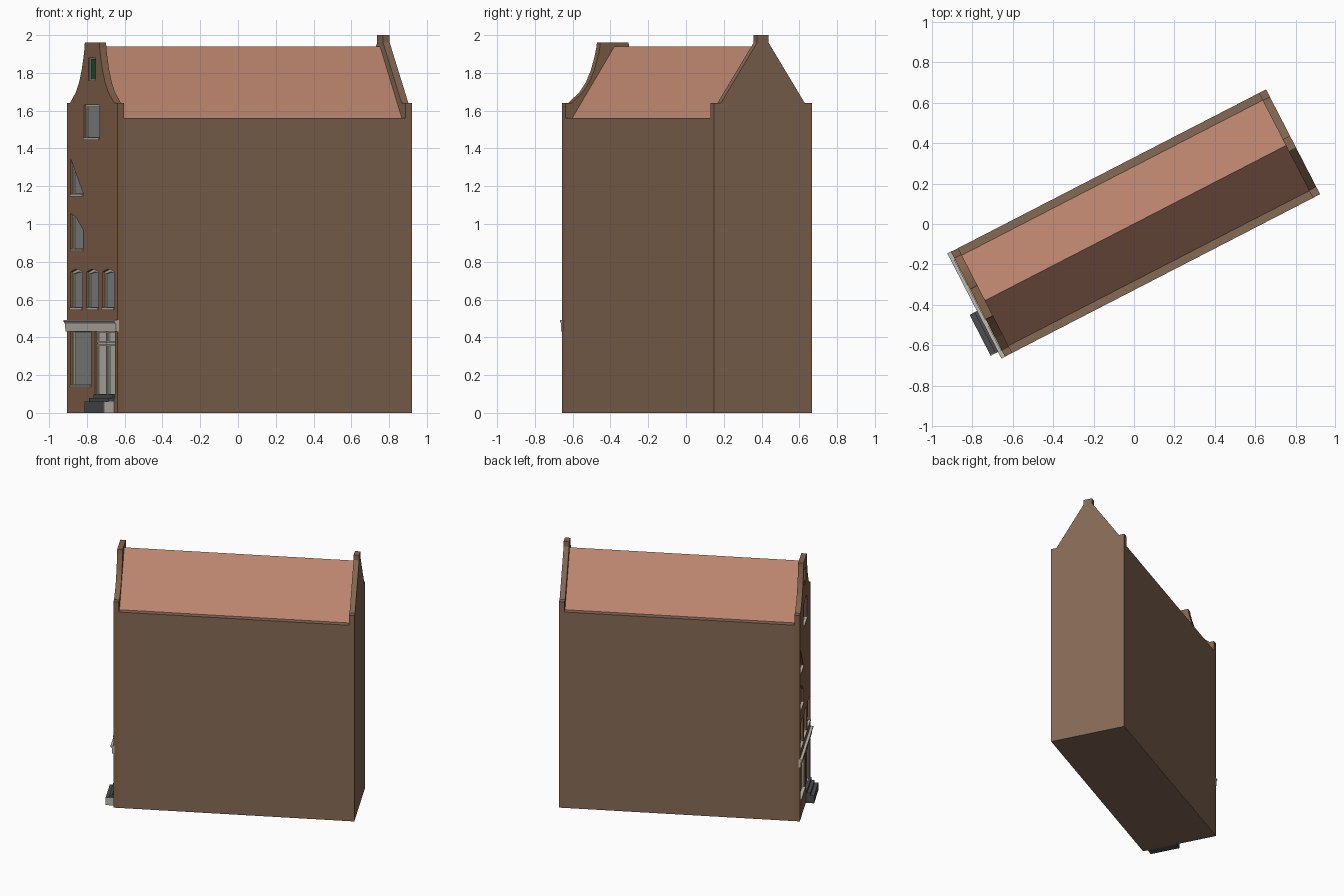
import bpy, bmesh, math

if "Cube" in bpy.data.objects:
    bpy.data.objects.remove(bpy.data.objects["Cube"])

# House frame: local x runs along the street front, local y into the house
ANGLE = math.radians(-62.74)
ORIGIN = (-0.7725, -0.397, 0)
LENGTH, HALF, WALL = 1.755, 0.292, 0.04
EAVE, SHOULDER = 1.56, 1.64


def material(name, rgb):
    m = bpy.data.materials.new(name)
    m.diffuse_color = (*rgb, 1)
    m.use_nodes = True
    m.node_tree.nodes["Principled BSDF"].inputs["Base Color"].default_value = m.diffuse_color
    return m


BRICK = material("brick", (0.235, 0.142, 0.090))
FRONT = material("front_brick", (0.235, 0.125, 0.070))
TILE = material("roof_tile", (0.54, 0.25, 0.17))
TRIM = material("pale_trim", (0.52, 0.48, 0.43))
GLASS = material("glass", (0.24, 0.24, 0.24))
GREEN = material("green_paint", (0.008, 0.09, 0.03))
STONE = material("dark_stone", (0.075, 0.075, 0.08))


def add_prism(bm, pts, d0, d1):
    """Extrude an (x, z) outline from depth d0 to d1; returns the front face."""
    a = [bm.verts.new((x, d0, z)) for x, z in pts]
    b = [bm.verts.new((x, d1, z)) for x, z in pts]
    front = bm.faces.new(a)
    bm.faces.new(b[::-1])
    for i in range(len(pts)):
        j = (i + 1) % len(pts)
        bm.faces.new((a[j], a[i], b[i], b[j]))
    bmesh.ops.recalc_face_normals(bm, faces=bm.faces[:])
    return front


def finish(name, bm, *mats):
    me = bpy.data.meshes.new(name)
    bm.to_mesh(me)
    bm.free()
    for m in mats:
        me.materials.append(m)
    ob = bpy.data.objects.new(name, me)
    ob.location = ORIGIN
    ob.rotation_euler = (0, 0, ANGLE)
    bpy.context.collection.objects.link(ob)
    return ob


def prism(name, pts, d0, d1, mat):
    bm = bmesh.new()
    add_prism(bm, pts, d0, d1)
    return finish(name, bm, mat)


def rect(x0, x1, z0, z1):
    return [(x0, z0), (x1, z0), (x1, z1), (x0, z1)]


def arch(x0, x1, z0, z1, rise=0.015, n=6):
    """Opening with a shallow curved head."""
    head = [(x1 + (x0 - x1) * i / n,
             z1 - rise + rise * math.sin(math.pi * i / n)) for i in range(n + 1)]
    return [(x0, z0), (x1, z0)] + head


def panel(name, pts, depth, border, inner):
    """Pale frame with a sunken infill."""
    bm = bmesh.new()
    face = add_prism(bm, pts, depth, 0.032)
    bmesh.ops.inset_individual(bm, faces=[face], thickness=border)
    bmesh.ops.inset_individual(bm, faces=[face], thickness=0.0015, depth=-0.006)
    face.material_index = 1
    return finish(name, bm, TRIM, inner)


def mirrored(right):
    return right + [(-x, z) for x, z in reversed(right)]


# Main body and roof
prism("side_walls", rect(-HALF, HALF, 0, EAVE), WALL, LENGTH - WALL, BRICK)
prism("roof", [(-0.252, EAVE), (0.252, EAVE), (0, 1.94)], WALL, LENGTH - WALL, TILE)

# Rear gable with shoulders and a peak block
prism("rear_gable", mirrored([(HALF, 0), (HALF, SHOULDER), (0.25, SHOULDER),
                              (0.034, 1.96), (0.034, 2.0)]),
      LENGTH - WALL, LENGTH, BRICK)

# Front wall with bell-shaped gable
bell = [(HALF, 0), (HALF, SHOULDER), (0.256, SHOULDER), (0.23, 1.662), (0.19, 1.695),
        (0.15, 1.75), (0.12, 1.815), (0.10, 1.88), (0.088, 1.93), (0.084, 1.96)]
facade = prism("front_wall", mirrored(bell), 0, WALL, FRONT)

# Openings: the two middle storeys show only partly open holes
columns = [-0.18, 0.006, 0.19]
first_floor = [arch(c - 0.069, c + 0.069, 0.55, 0.76) for c in columns]
attic = rect(-0.095, 0.085, 1.45, 1.63)
hatch = rect(-0.042, 0.042, 1.76, 1.88)
shop = rect(-0.25, -0.012, 0.14, 0.44)
door = rect(0.035, 0.267, 0.08, 0.44)
third_hole = [(-0.248, 1.15), (-0.107, 1.15), (-0.107, 1.165), (-0.248, 1.345)]
second_hole = [(-0.248, 0.86), (-0.107, 0.86), (-0.107, 0.97), (-0.185, 1.035), (-0.248, 1.055)]

bm = bmesh.new()
for hole in first_floor + [attic, hatch, shop, door, third_hole, second_hole]:
    add_prism(bm, hole, -0.05, 0.03)
cutter = finish("opening_cutter", bm)
cutter.hide_render = True
mod = facade.modifiers.new("openings", "BOOLEAN")
mod.operation, mod.solver, mod.object = "DIFFERENCE", "EXACT", cutter
bpy.context.view_layer.objects.active = facade
bpy.ops.object.modifier_apply(modifier=mod.name)
bpy.data.objects.remove(cutter)

# Windows set into the openings, each with a sill
windows = [("first_floor_window_%d" % i, w) for i, w in enumerate(first_floor, 1)]
windows += [("second_floor_window", arch(-0.248, -0.107, 0.86, 1.06)),
            ("third_floor_window", arch(-0.248, -0.107, 1.15, 1.35)),
            ("attic_window", attic), ("shop_window", shop)]
for name, pts in windows:
    panel(name, pts, 0.014, 0.014, GLASS)
    x0, x1, z0 = pts[0][0], pts[1][0], pts[0][1]
    prism(name + "_sill", rect(x0, x1, z0 - 0.004, z0 + 0.008), -0.005, 0.02, TRIM)
panel("attic_hatch", hatch, 0.006, 0.01, GREEN)

# Double door with top lights
prism("door_frame", door, 0.016, 0.032, TRIM)
for side, x0, x1 in (("left", 0.037, 0.149), ("right", 0.153, 0.265)):
    panel(side + "_door", rect(x0, x1, 0.09, 0.365), 0.010, 0.014, GREEN)
    panel(side + "_top_light", rect(x0, x1, 0.37, 0.436), 0.010, 0.014, GLASS)

# Cornice over the shop front, flaring outward at the top
bm = bmesh.new()
profile = [(0.01, 0.43), (-0.008, 0.43), (-0.010, 0.472), (-0.02, 0.485), (-0.02, 0.492), (0.01, 0.492)]
ends = [[bm.verts.new((x, y, z)) for y, z in profile] for x in (-HALF - 0.001, HALF + 0.001)]
bm.faces.new(ends[0])
bm.faces.new(ends[1][::-1])
for i in range(len(profile)):
    j = (i + 1) % len(profile)
    bm.faces.new((ends[0][i], ends[0][j], ends[1][j], ends[1][i]))
bmesh.ops.recalc_face_normals(bm, faces=bm.faces[:])
finish("cornice", bm, TRIM)

# Stoop: dark steps with a pale cheek on the right
prism("lower_step", rect(0.028, 0.252, 0, 0.06), -0.061, 0.01, STONE)
prism("middle_step", rect(0.028, 0.255, 0.06, 0.08), -0.034, 0.02, STONE)
prism("door_sill", rect(0.033, 0.262, 0.08, 0.098), -0.010, 0.02, STONE)
prism("stoop_cheek", rect(0.252, 0.256, 0, 0.06), -0.061, 0.01, TRIM)
